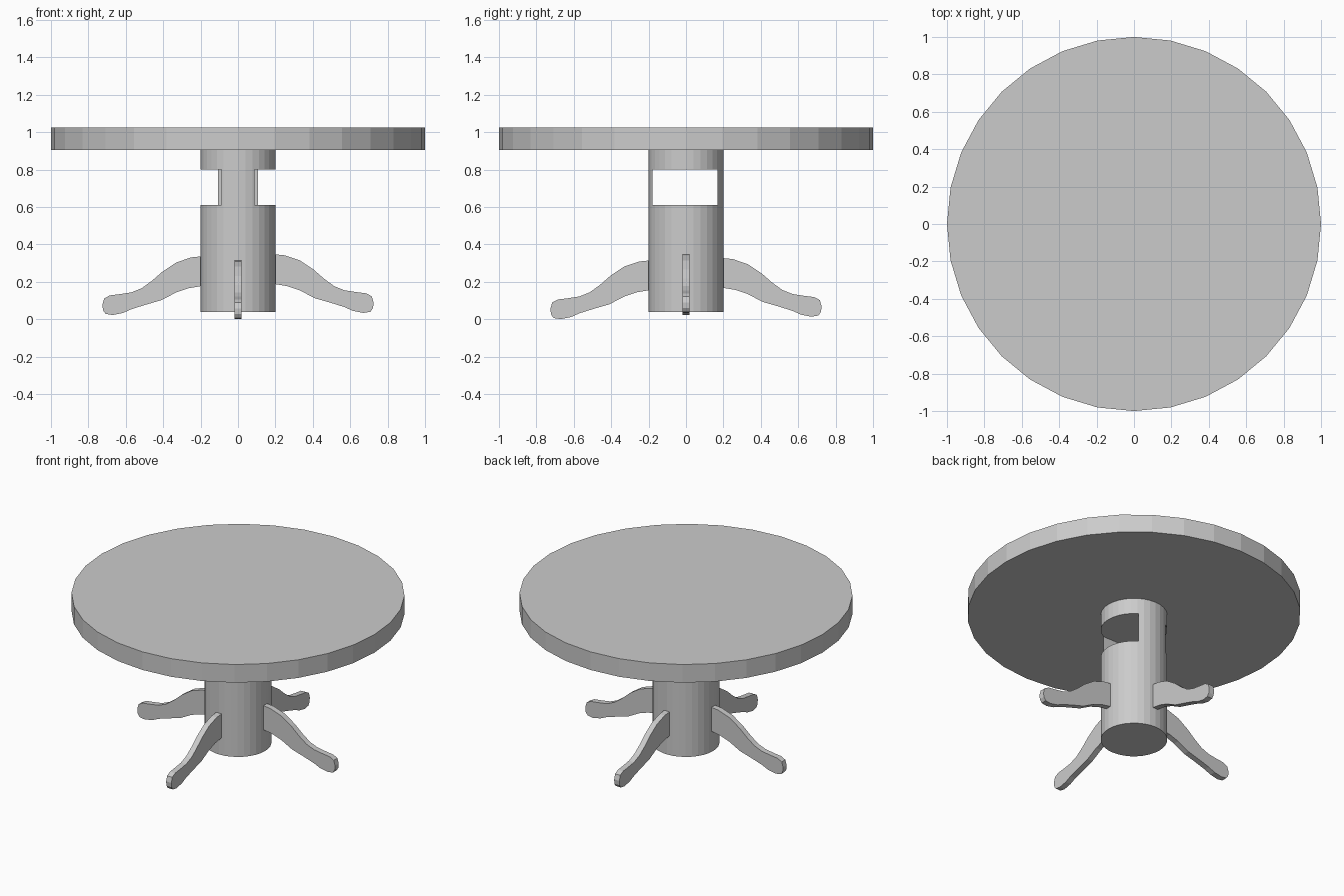
import bpy
import bmesh
import math
from mathutils import Matrix, Vector

if "Cube" in bpy.data.objects:
    bpy.data.objects.remove(bpy.data.objects["Cube"])

grey = bpy.data.materials.new("plain grey")
grey.diffuse_color = (0.6, 0.6, 0.6, 1)
grey.use_nodes = True
grey.node_tree.nodes["Principled BSDF"].inputs["Base Color"].default_value = grey.diffuse_color


def cylinder(name, radius, z0, z1, sides=32):
    bpy.ops.mesh.primitive_cylinder_add(vertices=sides, radius=radius, depth=z1 - z0,
                                        location=(0, 0, (z0 + z1) / 2))
    obj = bpy.context.object
    obj.name = name
    obj.data.materials.append(grey)
    return obj


def leg(name, profile, thickness, angle, drop):
    """Extrude a side profile (radius, height) and turn it around the column."""
    bm = bmesh.new()
    verts = [bm.verts.new((r, -thickness / 2, z)) for r, z in profile]
    face = bm.faces.new(verts)
    ext = bmesh.ops.extrude_face_region(bm, geom=[face])
    moved = [v for v in ext["geom"] if isinstance(v, bmesh.types.BMVert)]
    bmesh.ops.translate(bm, vec=Vector((0, thickness, 0)), verts=moved)
    bmesh.ops.recalc_face_normals(bm, faces=bm.faces)
    bm.transform(Matrix.Translation((0, 0, -drop)) @ Matrix.Rotation(angle, 4, 'Z'))
    mesh = bpy.data.meshes.new(name)
    bm.to_mesh(mesh)
    bm.free()
    mesh.materials.append(grey)
    obj = bpy.data.objects.new(name, mesh)
    bpy.context.collection.objects.link(obj)


# Round top
cylinder("table_top", 1.0, 0.905, 1.025)

# Column with a rectangular opening cut through from side to side
column = cylinder("column", 0.2, 0.04, 0.905)
bpy.ops.mesh.primitive_cube_add(size=1, location=(0, -0.005, 0.705))
cutter = bpy.context.object
cutter.name = "opening_cutter"
cutter.scale = (1.0, 0.347, 0.19)
cutter.hide_render = True
cut = column.modifiers.new("opening", 'BOOLEAN')
cut.operation = 'DIFFERENCE'
cut.solver = 'EXACT'
cut.object = cutter
bpy.context.view_layer.objects.active = column
bpy.ops.object.modifier_apply(modifier=cut.name)
bpy.data.objects.remove(cutter)

# Four curved feet, each fixed at a slightly different height
PROFILE = [(0.2, 0.347), (0.25, 0.342), (0.33, 0.315), (0.405, 0.265), (0.46, 0.217),
           (0.515, 0.177), (0.57, 0.155), (0.635, 0.145), (0.685, 0.139), (0.715, 0.123),
           (0.725, 0.09), (0.722, 0.06), (0.708, 0.04), (0.67, 0.034), (0.615, 0.045),
           (0.57, 0.065), (0.49, 0.09), (0.41, 0.113), (0.33, 0.155), (0.265, 0.177), (0.2, 0.188)]
for name, degrees, drop in (("leg_right", 0, 0.0), ("leg_back", 90, 0.02),
                            ("leg_left", 180, 0.011), ("leg_front", 270, 0.033)):
    leg(name, PROFILE, 0.038, math.radians(degrees), drop)
